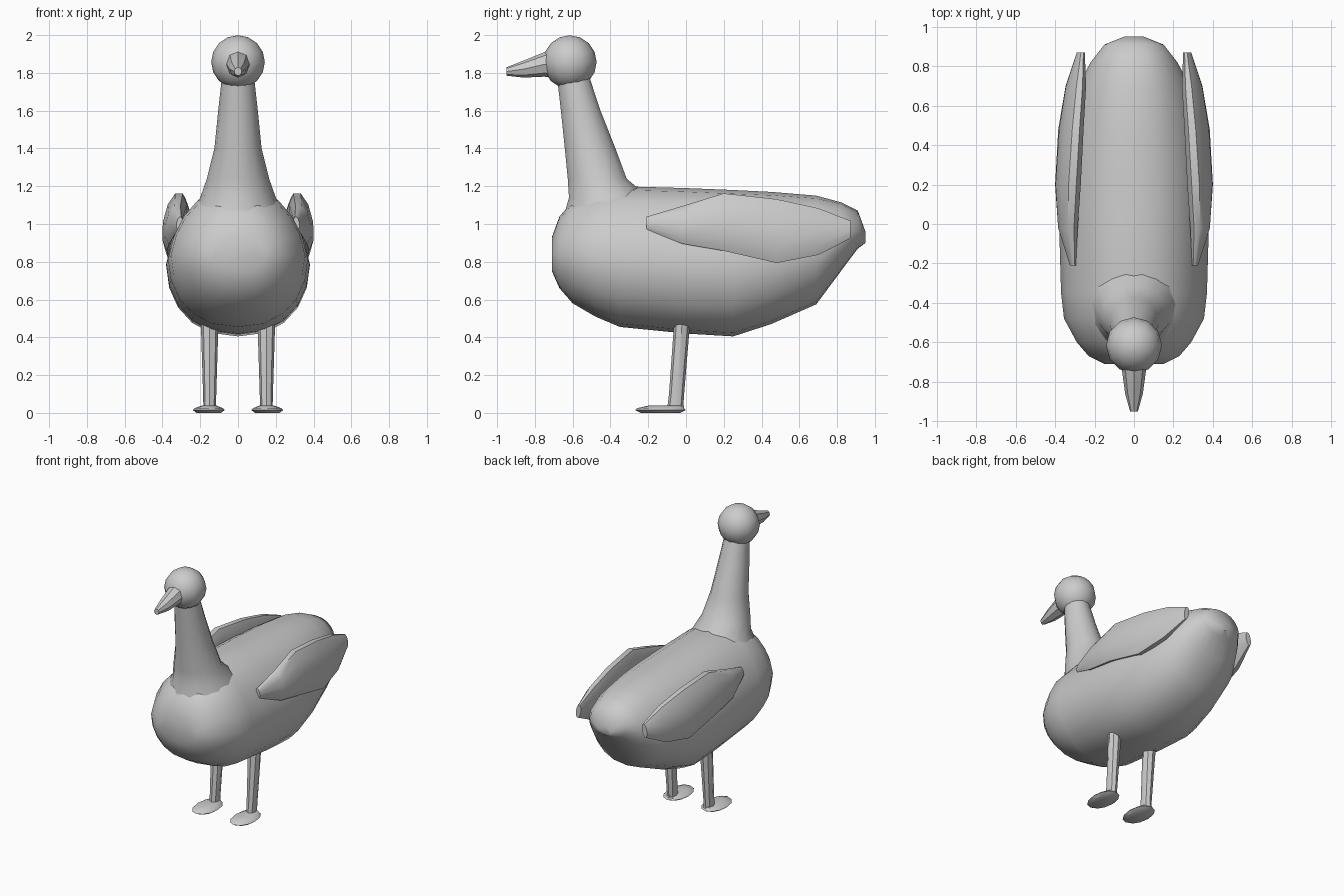
import bpy, bmesh, math

if "Cube" in bpy.data.objects:
    bpy.data.objects.remove(bpy.data.objects["Cube"])


def finish(name, bm, angle=50):
    bmesh.ops.recalc_face_normals(bm, faces=bm.faces)
    mesh = bpy.data.meshes.new(name)
    bm.to_mesh(mesh)
    bm.free()
    ob = bpy.data.objects.new(name, mesh)
    bpy.context.collection.objects.link(ob)
    bpy.ops.object.select_all(action='DESELECT')
    ob.select_set(True)
    bpy.context.view_layer.objects.active = ob
    bpy.ops.object.shade_smooth_by_angle(angle=math.radians(angle))
    return ob


def loft(name, rings, sides, point, angle=50):
    """Skin a closed tube through rings; point(ring, angle) gives each vertex."""
    bm = bmesh.new()
    loops = [[bm.verts.new(point(r, 2 * math.pi * i / sides)) for i in range(sides)]
             for r in rings]
    for a, b in zip(loops, loops[1:]):
        for i in range(sides):
            j = (i + 1) % sides
            bm.faces.new((a[i], a[j], b[j], b[i]))
    bm.faces.new(loops[0])
    bm.faces.new(loops[-1])
    return finish(name, bm, angle)


def mirror(ob):
    empty_mod = ob.modifiers.new("mirror", 'MIRROR')
    empty_mod.use_axis = (True, False, False)


def body_point(r, a):
    y, hw, zb, zt = r
    s, c = math.sin(a), math.cos(a)
    mid = zb + 0.48 * (zt - zb)
    z = mid + (zt - mid if s > 0 else mid - zb) * s
    return hw * math.copysign(abs(c) ** 0.85, c) * (1 - 0.12 * max(0, s)), y, z


def upright_point(r, a):
    z, y0, y1, hw, cx = r
    return cx + hw * math.cos(a), (y0 + y1) / 2 + (y1 - y0) / 2 * math.sin(a), z


def wing_point(r, a):
    y, cx, half, zb, zt = r
    dz = (zt - zb) / 2 * math.sin(a)
    return cx + half * math.cos(a) - 0.15 * dz, y, (zb + zt) / 2 + dz


def beak_point(r, a):
    y, hw, zb, zt = r
    return hw * math.cos(a), y, (zb + zt) / 2 + (zt - zb) / 2 * math.sin(a)


# Body: y, half width, bottom z, top z
loft("body", [
    (-0.71, 0.15, 0.75, 0.93), (-0.67, 0.23, 0.66, 1.04), (-0.60, 0.29, 0.58, 1.12),
    (-0.48, 0.355, 0.51, 1.18), (-0.35, 0.37, 0.455, 1.20), (0.0, 0.38, 0.42, 1.19),
    (0.25, 0.38, 0.405, 1.18), (0.45, 0.35, 0.47, 1.17), (0.69, 0.29, 0.575, 1.15),
    (0.82, 0.22, 0.75, 1.115), (0.91, 0.15, 0.87, 1.07), (0.95, 0.05, 0.90, 0.96),
], 20, body_point)

# Neck: z, front y, back y, half width, centre x
loft("neck", [
    (0.90, -0.68, -0.12, 0.29, 0), (1.02, -0.66, -0.14, 0.26, 0),
    (1.14, -0.625, -0.19, 0.20, 0), (1.24, -0.63, -0.31, 0.165, 0),
    (1.40, -0.645, -0.37, 0.125, 0), (1.60, -0.665, -0.45, 0.105, 0),
    (1.78, -0.685, -0.51, 0.085, 0),
], 14, upright_point)

# Head
bm = bmesh.new()
bmesh.ops.create_uvsphere(bm, u_segments=12, v_segments=8, radius=0.142)
bmesh.ops.translate(bm, verts=bm.verts, vec=(0, -0.615, 1.857))
finish("head", bm)

# Beak: y, half width, bottom z, top z
loft("beak", [(-0.68, 0.07, 1.77, 1.93), (-0.75, 0.06, 1.78, 1.91),
              (-0.86, 0.045, 1.775, 1.865), (-0.95, 0.02, 1.785, 1.83)],
     8, beak_point, 40)

# Folded wings: y, centre x, half thickness, bottom z, top z
mirror(loft("wings", [
    (-0.21, 0.31, 0.015, 0.97, 1.04), (-0.02, 0.335, 0.05, 0.89, 1.10),
    (0.20, 0.335, 0.063, 0.85, 1.17), (0.48, 0.32, 0.06, 0.785, 1.14),
    (0.70, 0.295, 0.05, 0.83, 1.09), (0.87, 0.27, 0.02, 0.92, 1.02),
], 10, wing_point))

# Legs
mirror(loft("legs", [(0.52, -0.06, 0.025, 0.048, 0.15), (0.10, -0.09, -0.01, 0.035, 0.15),
                     (0.02, -0.10, -0.015, 0.033, 0.15)], 8, upright_point, 40))

# Flat feet
mirror(loft("feet", [(0.0, -0.24, -0.03, 0.065, 0.155), (0.015, -0.27, 0.0, 0.085, 0.155),
                     (0.025, -0.26, -0.01, 0.075, 0.155), (0.038, -0.20, -0.01, 0.04, 0.152)],
            12, upright_point, 35))
